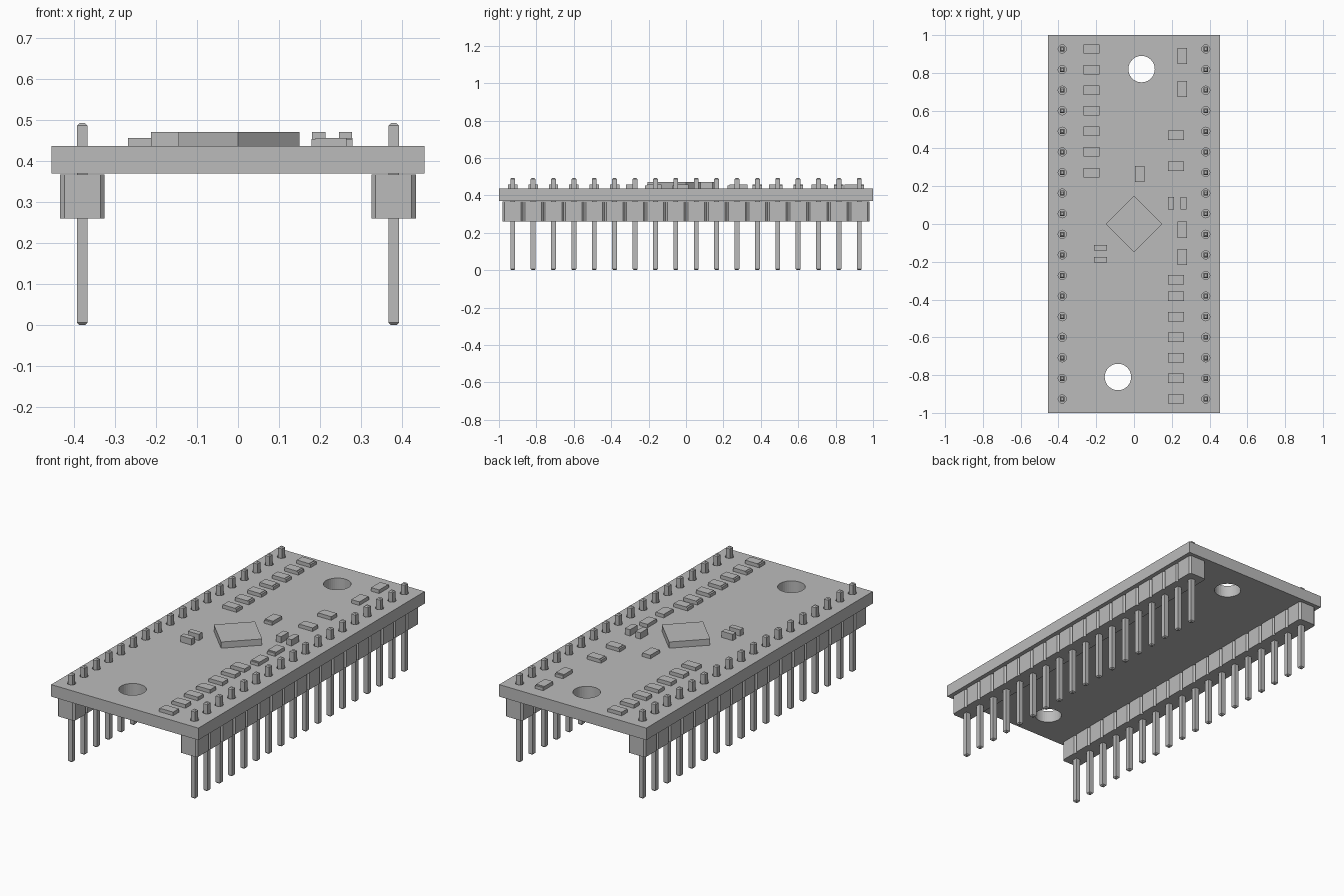
import bpy, bmesh
from math import pi
from mathutils import Matrix, Vector

cube = bpy.data.objects.get("Cube")
if cube:
    bpy.data.objects.remove(cube)

grey = bpy.data.materials.new("plain_grey")
grey.use_nodes = True
GREY = (0.5, 0.5, 0.5, 1)
grey.diffuse_color = GREY
grey.node_tree.nodes["Principled BSDF"].inputs["Base Color"].default_value = GREY

BOARD_LOW, BOARD_TOP = 0.37, 0.437
PITCH, COUNT, ROW_X = 0.109, 18, 0.38
PIN_Y = [(i - (COUNT - 1) / 2) * PITCH for i in range(COUNT)]


def finish(name, bm):
    mesh = bpy.data.meshes.new(name)
    bm.to_mesh(mesh)
    bm.free()
    mesh.materials.append(grey)
    obj = bpy.data.objects.new(name, mesh)
    bpy.context.collection.objects.link(obj)
    return obj


def add_box(bm, x, y, low, high, sx, sy, turn=0):
    place = (Matrix.Translation((x, y, (low + high) / 2))
             @ Matrix.Rotation(turn, 4, "Z")
             @ Matrix.Diagonal((sx, sy, high - low, 1)))
    return bmesh.ops.create_cube(bm, size=1, matrix=place)["verts"]


def bevel_edges(bm, verts, width, rule):
    edges = {e for v in verts for e in v.link_edges if rule(e)}
    bmesh.ops.bevel(bm, geom=list(edges), offset=width, segments=1,
                    affect="EDGES", profile=0.5)


def is_upright(edge):
    a, b = edge.verts
    return abs(a.co.z - b.co.z) > 0.01


def add_drill(bm, x, y, radius, sides):
    bmesh.ops.create_cone(bm, cap_ends=True, segments=sides, radius1=radius,
                          radius2=radius, depth=0.3,
                          matrix=Matrix.Translation((x, y, BOARD_TOP)))


# Circuit board with two mounting holes and a hole for every pin
bm = bmesh.new()
add_box(bm, 0, 0, BOARD_LOW, BOARD_TOP, 0.91, 2)
board = finish("board", bm)
bm = bmesh.new()
for x, y in ((0.04, 0.82), (-0.085, -0.81)):
    add_drill(bm, x, y, 0.07, 40)
for side in (-1, 1):
    for y in PIN_Y:
        add_drill(bm, side * ROW_X, y, 0.022, 12)
drills = finish("hole_cutter", bm)
drills.hide_render = True
cut = board.modifiers.new("holes", "BOOLEAN")
cut.operation = "DIFFERENCE"
cut.solver = "EXACT"
cut.object = drills
bpy.context.view_layer.objects.active = board
bpy.ops.object.modifier_apply(modifier=cut.name)
bpy.data.objects.remove(drills)

# Pin headers: chamfered blocks in a row, each with a square pin
for side, label in ((-1, "right"), (1, "left")):
    blocks, pins = bmesh.new(), bmesh.new()
    for y in PIN_Y:
        verts = add_box(blocks, side * ROW_X, y, 0.26, BOARD_LOW - 0.002,
                        0.108, PITCH)
        bevel_edges(blocks, verts, 0.01, is_upright)
        verts = add_box(pins, side * ROW_X, y, 0, 0.493, 0.026, 0.026)
        bevel_edges(pins, verts, 0.006, lambda e: not is_upright(e))
    finish(label + "_header_blocks", blocks)
    finish(label + "_header_pins", pins)

# Main chip, turned to a diamond
bm = bmesh.new()
add_box(bm, 0, 0, BOARD_TOP, 0.472, 0.212, 0.212, pi / 4)
finish("main_chip", bm)

# Small chips: a body with a slightly lower solder end
LONG, WIDE, END = 0.086, 0.05, 0.01
bm = bmesh.new()


def add_part(x, y, dx, dy):
    """Part at x, y whose solder end points along dx, dy."""
    for shift, length, top in ((-END / 2, LONG - END, 0.457),
                               ((LONG - END) / 2, END, 0.454)):
        size = (length, WIDE) if dx else (WIDE, length)
        add_box(bm, x + dx * shift, y + dy * shift, BOARD_TOP, top, *size)


for y in PIN_Y[-7:]:
    add_part(-0.225, y, 1, 0)
for y in PIN_Y[:6] + [-0.295, 0.305, 0.47]:
    add_part(0.222, y, -1, 0)
for x, y, end in ((0.255, 0.89, 1), (0.255, 0.715, 1), (0.03, 0.265, -1),
                  (0.255, -0.03, -1), (0.255, -0.175, -1)):
    add_part(x, y, 0, end)
finish("resistors", bm)

# Two pairs of taller capacitors
bm = bmesh.new()
for y in (-0.125, -0.19):
    add_box(bm, -0.178, y, BOARD_TOP, 0.472, 0.068, 0.03)
for x in (0.197, 0.262):
    add_box(bm, x, 0.11, BOARD_TOP, 0.472, 0.032, 0.066)
finish("capacitors", bm)
